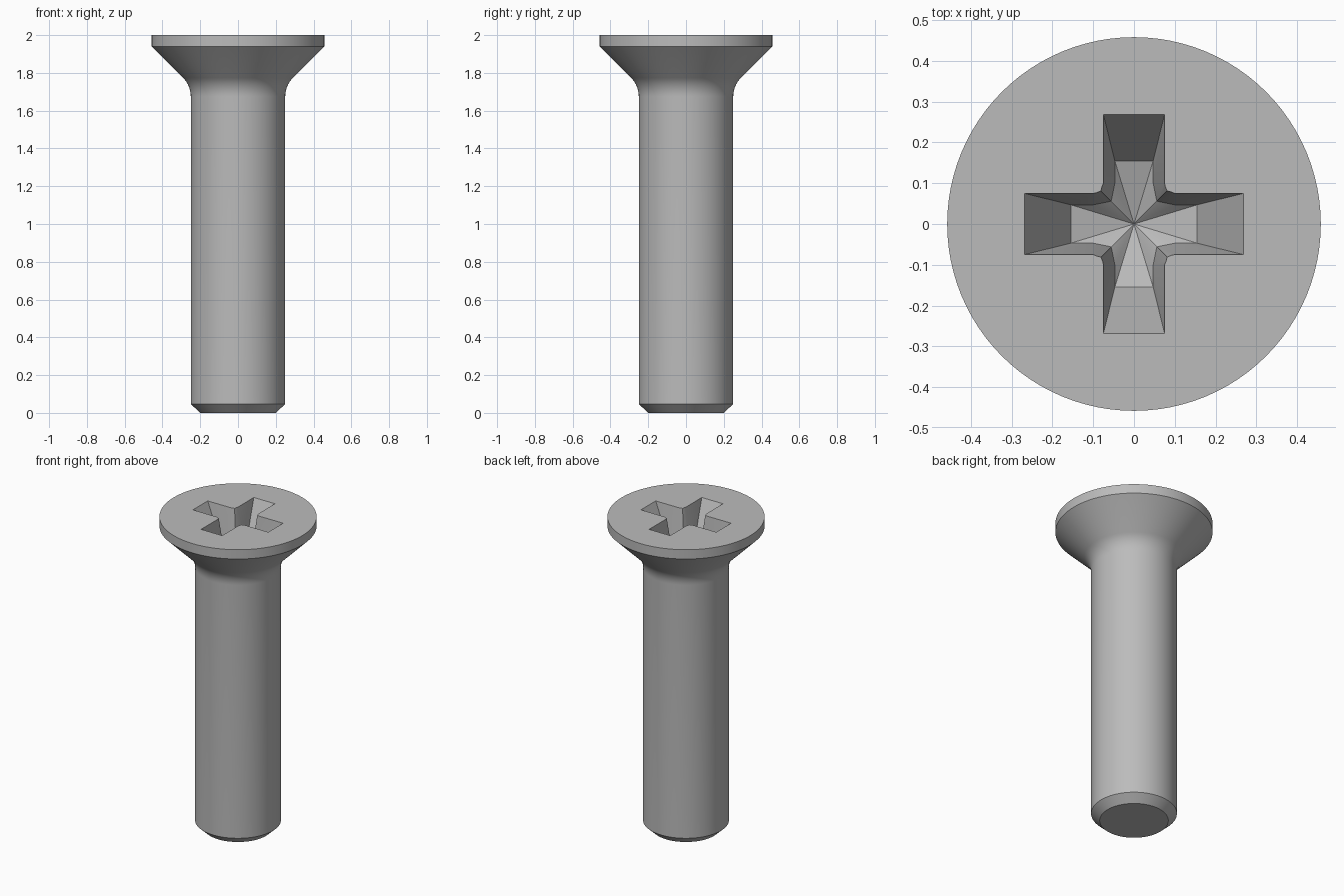
import bpy, bmesh
from math import sin, cos, pi, radians

cube = bpy.data.objects.get("Cube")
if cube:
    bpy.data.objects.remove(cube)

steel = bpy.data.materials.new("grey_steel")
steel.use_nodes = True
steel.diffuse_color = (0.5, 0.5, 0.5, 1)
steel.node_tree.nodes["Principled BSDF"].inputs["Base Color"].default_value = (0.5, 0.5, 0.5, 1)

SEGMENTS = 96
SHANK, HEAD, TOP = 0.25, 0.458, 2.0
FILLET, FILLET_Z = 0.14, 1.675


def make_object(name, bm):
    bmesh.ops.recalc_face_normals(bm, faces=bm.faces)
    mesh = bpy.data.meshes.new(name)
    bm.to_mesh(mesh)
    bm.free()
    mesh.materials.append(steel)
    obj = bpy.data.objects.new(name, mesh)
    bpy.context.collection.objects.link(obj)
    return obj


def loft(bm, rings):
    """Join rings of matching vertices with quads."""
    for low, high in zip(rings, rings[1:]):
        n = len(low)
        for i in range(n):
            j = (i + 1) % n
            bm.faces.new((low[i], low[j], high[j], high[i]))


# Screw body: chamfered tip, shank, rounded neck, countersunk head
profile = [(0.2, 0), (SHANK, 0.047)]
for step in range(9):
    a = radians(45) * step / 8
    profile.append((SHANK + FILLET * (1 - cos(a)), FILLET_Z + FILLET * sin(a)))
profile += [(HEAD, 1.94), (HEAD, TOP)]

bm = bmesh.new()
rings = [[bm.verts.new((r * cos(2 * pi * i / SEGMENTS), r * sin(2 * pi * i / SEGMENTS), z))
          for i in range(SEGMENTS)] for r, z in profile]
loft(bm, rings)
bm.faces.new(rings[0])
bm.faces.new(rings[-1])
screw = make_object("screw_body", bm)


# Cross recess: tapered arms ending in a shallow pointed floor
def cross_ring(bm, reach, half, corner, z):
    quarter = [(reach, -half), (reach, half), (0.1, half), (corner, corner), (half, 0.1)]
    points = []
    for turn in range(4):
        c, s = ((1, 0), (0, 1), (-1, 0), (0, -1))[turn]
        points += [bm.verts.new((x * c - y * s, x * s + y * c, z)) for x, y in quarter]
    return points


DEPTH, LIFT = 0.23, 0.05
k = 1 + LIFT / DEPTH
floor = (0.155, 0.047, 0.056)
rim = (0.268, 0.075, 0.081)
above = [f + (r - f) * k for f, r in zip(floor, rim)]

bm = bmesh.new()
bottom = cross_ring(bm, *floor, TOP - DEPTH)
lid = cross_ring(bm, *above, TOP + LIFT)
loft(bm, [bottom, lid])
bm.faces.new(lid)
tip = bm.verts.new((0, 0, TOP - DEPTH - 0.05))
for i, v in enumerate(bottom):
    bm.faces.new((v, bottom[(i + 1) % len(bottom)], tip))
cutter = make_object("recess_cutter", bm)
cutter.hide_render = True
cutter.hide_viewport = False

cut = screw.modifiers.new("cross_recess", "BOOLEAN")
cut.operation = "DIFFERENCE"
cut.solver = "EXACT"
cut.object = cutter

# Apply the cut, then drop the cutter
bpy.ops.object.select_all(action="DESELECT")
screw.select_set(True)
bpy.context.view_layer.objects.active = screw
bpy.ops.object.modifier_apply(modifier=cut.name)
bpy.data.objects.remove(cutter)
bpy.ops.object.shade_smooth_by_angle(angle=radians(25))
